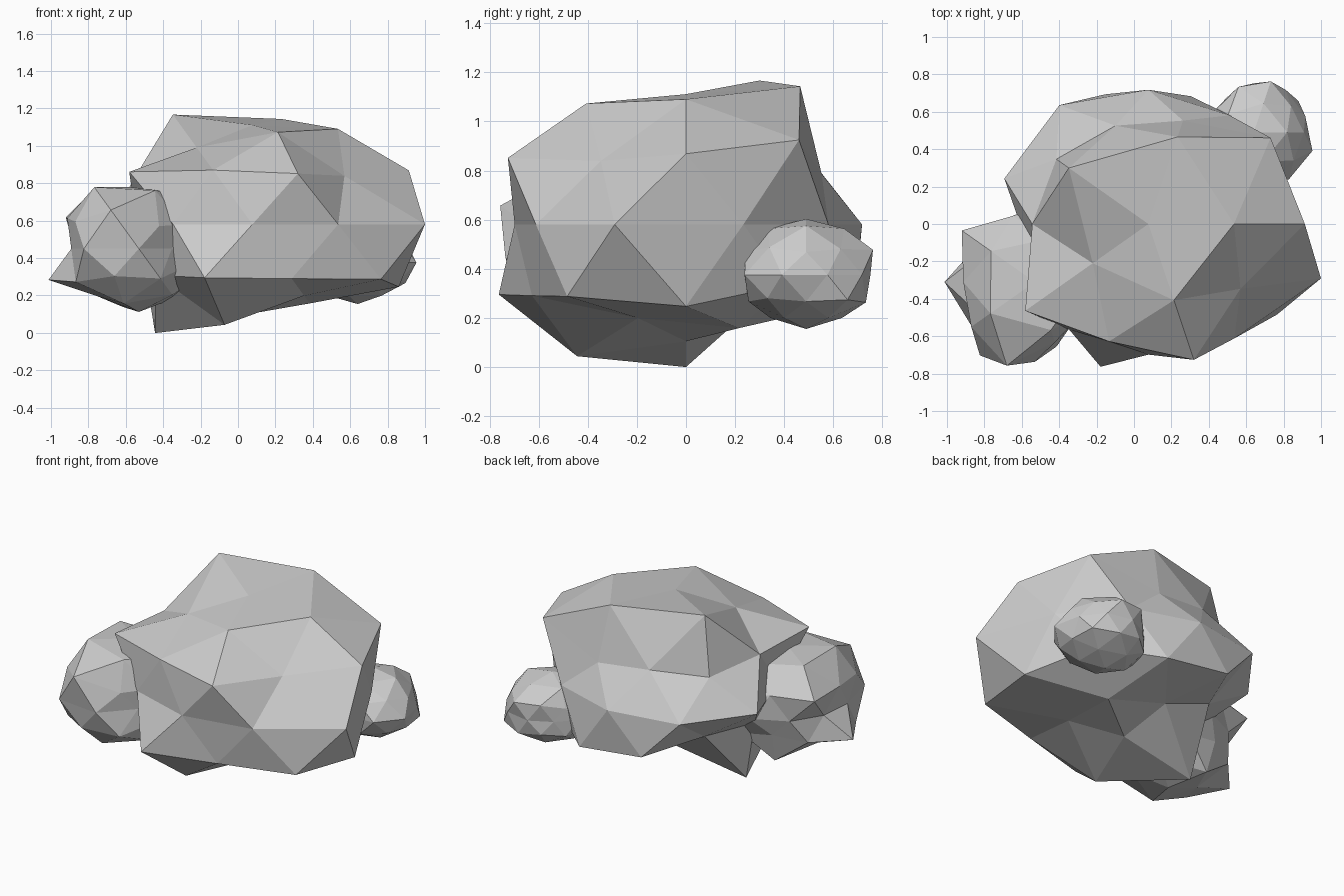
import bpy, bmesh, math

SQUASH = (1.0, 0.97, 0.69)


def ring_order(v):
    # top to bottom, then round each ring starting at +x
    return (-round(v.co.z, 2), (math.atan2(v.co.y, v.co.x) + 0.1) % (2 * math.pi))


def rock(name, centre, radii):
    """Faceted boulder: an icosphere pushed in and out, then flattened."""
    bm = bmesh.new()
    bmesh.ops.create_icosphere(bm, subdivisions=2, radius=1)
    for v, r in zip(sorted(bm.verts, key=ring_order), radii):
        d = v.co.normalized()
        v.co = [c + d[i] * r * SQUASH[i] for i, c in enumerate(centre)]
    mesh = bpy.data.meshes.new(name)
    bm.to_mesh(mesh)
    bm.free()
    ob = bpy.data.objects.new(name, mesh)
    bpy.context.collection.objects.link(ob)
    return ob


# Main boulder, one row per ring
rock("large_rock", (0.077, 0, 0.58), [
    0.77,
    0.87, 0.96, 1.0, 0.70, 0.84,
    0.95, 0.67, 0.73, 0.80, 0.715,
    0.935, 0.67, 0.68, 0.91, 0.88,
    0.78, 0.74, 0.74, 0.81, 0.81, 0.65, 0.72, 0.72, 0.78, 0.97,
    0.80, 0.84, 0.65, 0.925, 0.95,
    0.92, 0.87, 0.61, 0.75, 0.80,
    0.72, 0.57, 0.99, 0.915, 0.65,
    0.69])

# Medium rock at the front left
rock("medium_rock", (-0.53, -0.31, 0.45), [
    0.48,
    0.50, 0.48, 0.55, 0.56, 0.53,
    0.35, 0.45, 0.45, 0.57, 0.36,
    0.45, 0.45, 0.54, 0.47, 0.39,
    0.45, 0.45, 0.42, 0.38, 0.36, 0.38, 0.50, 0.44, 0.30, 0.35,
    0.40, 0.38, 0.54, 0.475, 0.33,
    0.40, 0.42, 0.43, 0.49, 0.44,
    0.45, 0.53, 0.43, 0.50, 0.42,
    0.49])

# Small rock at the back right
rock("small_rock", (0.64, 0.49, 0.375), [
    0.33,
    0.34, 0.32, 0.32, 0.34, 0.32,
    0.29, 0.31, 0.28, 0.30, 0.31,
    0.30, 0.33, 0.26, 0.28, 0.30,
    0.29, 0.29, 0.27, 0.24, 0.26, 0.28, 0.28, 0.26, 0.32, 0.33,
    0.33, 0.28, 0.28, 0.29, 0.31,
    0.30, 0.31, 0.28, 0.28, 0.30,
    0.30, 0.30, 0.30, 0.30, 0.30,
    0.32])
